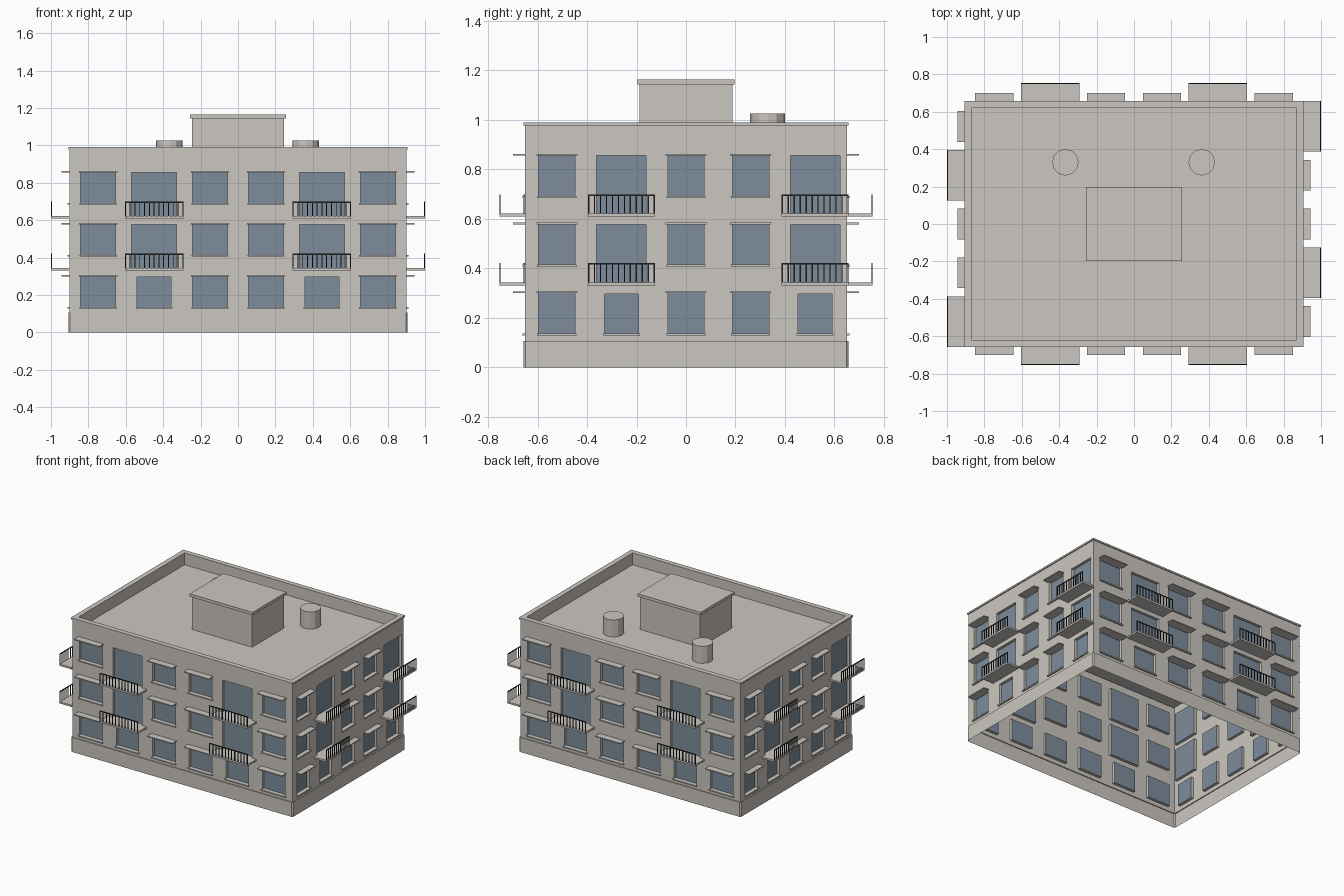
import bpy, bmesh
from math import pi
from mathutils import Matrix, Vector

if "Cube" in bpy.data.objects:
    bpy.data.objects.remove(bpy.data.objects["Cube"])


def material(name, rgb):
    m = bpy.data.materials.new(name)
    m.use_nodes = True
    m.diffuse_color = (*rgb, 1)
    m.node_tree.nodes["Principled BSDF"].inputs["Base Color"].default_value = (*rgb, 1)
    return m


STONE = material("warm grey plaster", (0.60, 0.565, 0.525))
GLASS = material("blue grey glass", (0.205, 0.27, 0.33))
METAL = material("dark metal", (0.025, 0.027, 0.03))

HX, HY = 0.9, 0.65             # half sizes of the wall shell
PLINTH, TOP, ROOF = 0.107, 0.978, 0.9
STOREY, RECESS = 0.278, 0.02


def finish(name, bm, *mats):
    mesh = bpy.data.meshes.new(name)
    bm.to_mesh(mesh)
    bm.free()
    for m in mats:
        mesh.materials.append(m)
    obj = bpy.data.objects.new(name, mesh)
    bpy.context.collection.objects.link(obj)
    return obj


def box(bm, lo, hi, turn=Matrix()):
    lo, hi = Vector(lo), Vector(hi)
    size = Matrix.Diagonal((*(hi - lo), 1))
    bmesh.ops.create_cube(bm, size=1, matrix=turn @ Matrix.Translation((lo + hi) / 2) @ size)


def ring_loft(bm, profile, chamfer=0.0, cap=False):
    """Sweep (offset, z) points round the building's rectangle."""
    loops = []
    for off, z in profile:
        loop = []
        for sx, sy in ((1, 1), (-1, 1), (-1, -1), (1, -1)):
            x, y = sx * (HX + off), sy * (HY + off)
            c = chamfer if off > 0 else 0
            pair = [(x, y - sy * c, z), (x - sx * c, y, z)]
            if sx * sy < 0:
                pair.reverse()
            loop += [bm.verts.new(p) for p in (pair if chamfer else pair[:1])]
        loops.append(loop)
    for a, b in zip(loops, loops[1:]):
        n = len(a)
        for i in range(n):
            bm.faces.new((a[i], a[(i + 1) % n], b[(i + 1) % n], b[i]))
    if cap:
        bm.faces.new(loops[-1])
    bmesh.ops.remove_doubles(bm, verts=bm.verts, dist=1e-5)


# Plinth: open shell with a small ledge
bm = bmesh.new()
ring_loft(bm, [(0.007, 0), (0.007, PLINTH), (0, PLINTH)], chamfer=0.008)
finish("plinth", bm, STONE)

# Parapet coping, inner parapet and roof deck
bm = bmesh.new()
ring_loft(bm, [(0, TOP), (0.007, TOP), (0.007, 0.99), (-0.03, 0.99),
               (-0.03, TOP), (-0.026, TOP), (-0.026, ROOF)], cap=True)
finish("parapet_and_roof", bm, STONE)


def wall_layout(columns, balconies, w, w_low, w_door):
    """Openings (u, width, bottom, top, kind) for all storeys of one wall."""
    out = []
    for k in range(3):
        top = 0.3 + k * STOREY
        for i, u in enumerate(columns):
            if i not in balconies:
                out.append((u, w, top - 0.163, top, "window"))
            elif k == 0:
                out.append((u, w_low, top - 0.163, top - 0.004, "low"))
            else:
                out.append((u, w_door, top - 0.234, top, "door"))
    return out


def build_wall(bm, turn, half, dist, openings):
    """Flat wall split on the opening edges, with recessed glass and reveals."""
    def quad(pts, mat=0):
        f = bm.faces.new([bm.verts.new(turn @ Vector(p)) for p in pts])
        f.material_index = mat

    for_z = sorted({PLINTH, TOP} | {z for o in openings for z in o[2:4]})
    y, d = -dist, -dist + RECESS
    for z0, z1 in zip(for_z, for_z[1:]):
        # Merge each row into runs of wall between the openings that cross it
        x = -half
        mid = (z0 + z1) / 2
        for u, w, b, t, _ in sorted(o for o in openings if o[2] < mid < o[3]):
            quad([(x, y, z0), (u - w / 2, y, z0), (u - w / 2, y, z1), (x, y, z1)])
            x = u + w / 2
        quad([(x, y, z0), (half, y, z0), (half, y, z1), (x, y, z1)])
    for u, w, b, t, _ in openings:
        l, r = u - w / 2, u + w / 2
        quad([(l, d, b), (r, d, b), (r, d, t), (l, d, t)], 1)
        corners = [(l, b), (r, b), (r, t), (l, t)]
        for (x0, z0), (x1, z1) in zip(corners, corners[1:] + corners[:1]):
            quad([(x0, y, z0), (x1, y, z1), (x1, d, z1), (x0, d, z0)])


def build_trim(parts, turn, dist, openings, hood, deck_w, deck_d, bars):
    """Hoods, sills, balcony decks and railings of one wall."""
    y = -dist
    for u, w, b, t, kind in openings:
        if kind == "window":
            h = w / 2 + 0.009
            box(parts["window_hoods"], (u - h, y - hood, t), (u + h, y, t + 0.007), turn)
        if kind != "door":
            h = w / 2 + 0.006
            box(parts["window_sills"], (u - h, y - 0.011, b - 0.009), (u + h, y, b), turn)
            continue
        h, edge = deck_w / 2, y - deck_d
        box(parts["balcony_decks"], (u - h, edge, b - 0.013), (u + h, y, b), turn)
        rail = parts["balcony_railings"]
        box(rail, (u - h, edge, b + 0.071), (u + h, edge + 0.005, b + 0.077), turn)
        for i in range(bars):
            x = u - h + 0.0025 + i * (deck_w - 0.005) / (bars - 1)
            box(rail, (x - 0.0025, edge, b), (x + 0.0025, edge + 0.005, b + 0.071), turn)


long_side = wall_layout([0.299 * (i - 2.5) for i in range(6)], (1, 4), 0.187, 0.182, 0.24)
short_side = wall_layout([0.261 * (i - 2) for i in range(5)], (1, 4), 0.147, 0.137, 0.2)

# Four walls, each turned a quarter from the last
parts = {n: bmesh.new() for n in
         ("window_hoods", "window_sills", "balcony_decks", "balcony_railings")}
walls = bmesh.new()
for k in range(4):
    turn = Matrix.Rotation(k * pi / 2, 4, "Z")
    if k % 2 == 0:
        build_wall(walls, turn, HX, HY, long_side)
        build_trim(parts, turn, HY, long_side, 0.05, 0.312, 0.104, 13)
    else:
        build_wall(walls, turn, HY, HX, short_side)
        build_trim(parts, turn, HX, short_side, 0.043, 0.27, 0.1, 12)
bmesh.ops.remove_doubles(walls, verts=walls.verts, dist=1e-5)
finish("walls_and_windows", walls, STONE, GLASS)
for name, part in parts.items():
    finish(name, part, METAL if name == "balcony_railings" else STONE)

# Stair house on the roof with an overhanging lid
bm = bmesh.new()
box(bm, (-0.247, -0.187, ROOF), (0.247, 0.187, 1.143))
box(bm, (-0.257, -0.197, 1.143), (0.257, 0.197, 1.164))
finish("stair_house", bm, STONE)

# Pair of round roof vents
for side, x in (("left", 0.362), ("right", -0.367)):
    bm = bmesh.new()
    bmesh.ops.create_cone(bm, cap_ends=True, segments=12, radius1=0.071, radius2=0.071,
                          depth=1.026 - ROOF,
                          matrix=Matrix.Translation((x, 0.33, (1.026 + ROOF) / 2)))
    finish(side + "_roof_vent", bm, STONE)
